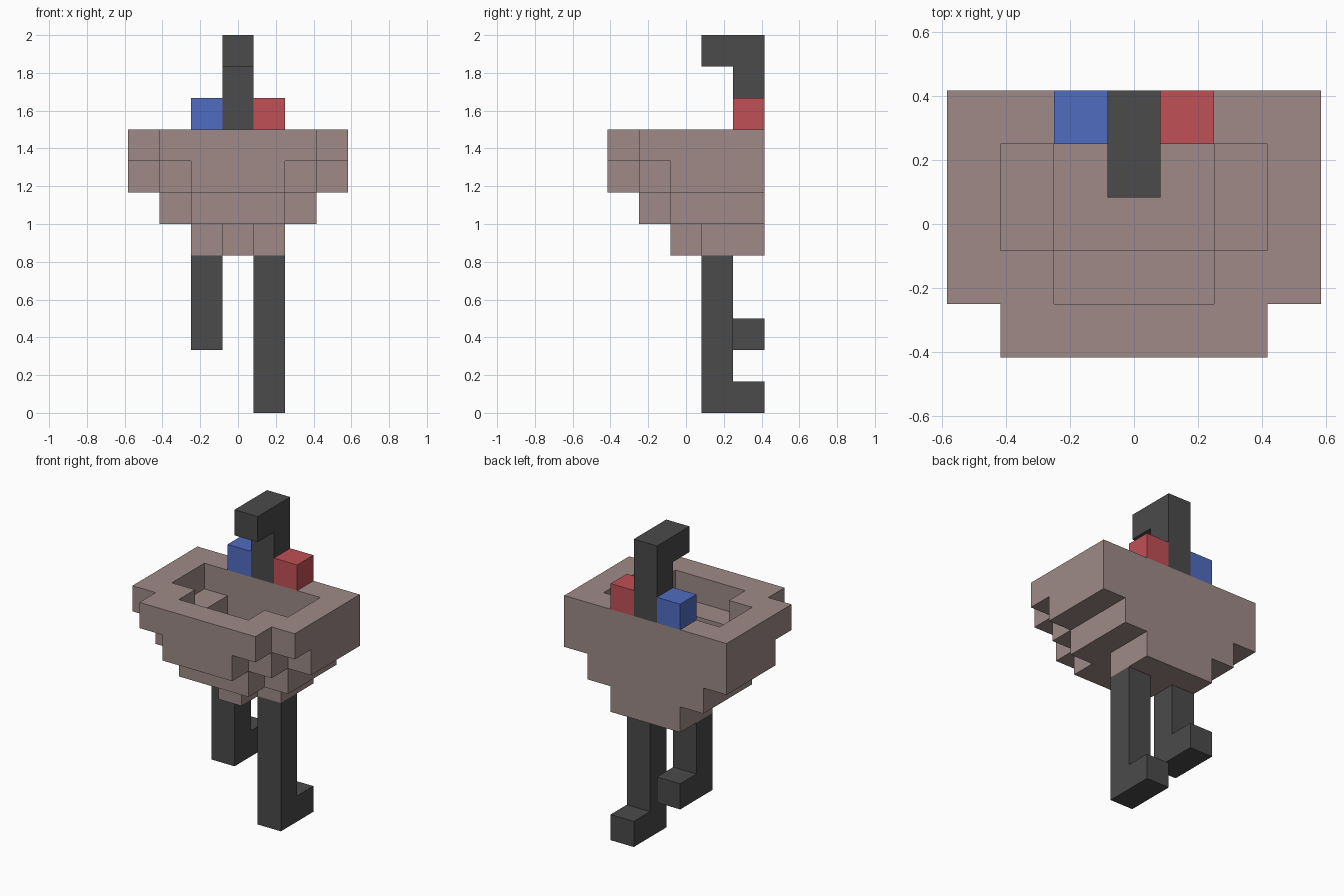
import bpy, bmesh
from mathutils import Vector

if "Cube" in bpy.data.objects:
    bpy.data.objects.remove(bpy.data.objects["Cube"], do_unlink=True)

U = 1 / 6  # edge length of one block


def material(name, rgb):
    m = bpy.data.materials.new(name)
    m.use_nodes = True
    color = (*rgb, 1)
    m.diffuse_color = color
    bsdf = m.node_tree.nodes["Principled BSDF"]
    bsdf.inputs["Base Color"].default_value = color
    bsdf.inputs["Roughness"].default_value = 0.8
    return m


def box(x, y, z):
    """Cells of a block; x, y and z are inclusive (first, last) ranges."""
    return {(i, j, k) for i in range(x[0], x[1] + 1)
            for j in range(y[0], y[1] + 1) for k in range(z[0], z[1] + 1)}


def build(name, cells, mat):
    """Skin a set of unit cells with outer faces only, then merge flat areas."""
    bm = bmesh.new()
    for cell in cells:
        for axis in range(3):
            for side in (-1, 1):
                near = list(cell)
                near[axis] += side
                if tuple(near) in cells:
                    continue
                n, a, b = Vector(), Vector(), Vector()
                n[axis] = side / 2
                a[(axis + 1) % 3] = 0.5
                b[(axis + 2) % 3] = side / 2
                c = Vector(cell) + Vector((0, 0, 0.5)) + n
                bm.faces.new([bm.verts.new((c + s * a + t * b) * U)
                              for s, t in ((-1, -1), (1, -1), (1, 1), (-1, 1))])
    bmesh.ops.remove_doubles(bm, verts=bm.verts[:], dist=1e-4)
    bmesh.ops.dissolve_limit(bm, angle_limit=0.01, verts=bm.verts[:], edges=bm.edges[:])
    mesh = bpy.data.meshes.new(name)
    bm.to_mesh(mesh)
    bm.free()
    mesh.materials.append(mat)
    obj = bpy.data.objects.new(name, mesh)
    bpy.context.collection.objects.link(obj)
    return obj


taupe = material("dusty taupe", (0.342, 0.254, 0.242))
charcoal = material("charcoal", (0.069, 0.069, 0.069))
blue = material("blue", (0.080, 0.150, 0.527))
red = material("red", (0.527, 0.080, 0.091))

# Bowl body: each layer is (height, [(half width, first row, last row), ...])
layers = [
    (5, [(0, 0, 0), (1, 1, 2)]),
    (6, [(1, -1, -1), (2, 0, 2)]),
    (7, [(1, -2, -2), (2, -1, -1), (3, 0, 2)]),
    (8, [(2, -2, -2), (3, -1, 2)]),
]
body = set()
for k, strips in layers:
    for w, y0, y1 in strips:
        body |= box((-w, w), (y0, y1), (k, k))

# Stepped hollow in the top of the bowl
body -= box((-2, 2), (0, 1), (8, 8)) | box((-1, 1), (-1, -1), (8, 8))
body -= box((-1, 1), (0, 1), (7, 7))
build("bowl_body", body, taupe)

# Legs with feet pointing backward; the right one is shorter
for name, x, foot in (("left_leg", 1, 0), ("right_leg", -1, 2)):
    build(name, box((x, x), (1, 1), (foot, 4)) | {(x, 2, foot)}, charcoal)

# Upright spout with its forward hook
build("spout", box((0, 0), (2, 2), (9, 11)) | {(0, 1, 11)}, charcoal)

# Tap knobs on the back rim
build("left_knob", {(1, 2, 9)}, red)
build("right_knob", {(-1, 2, 9)}, blue)
